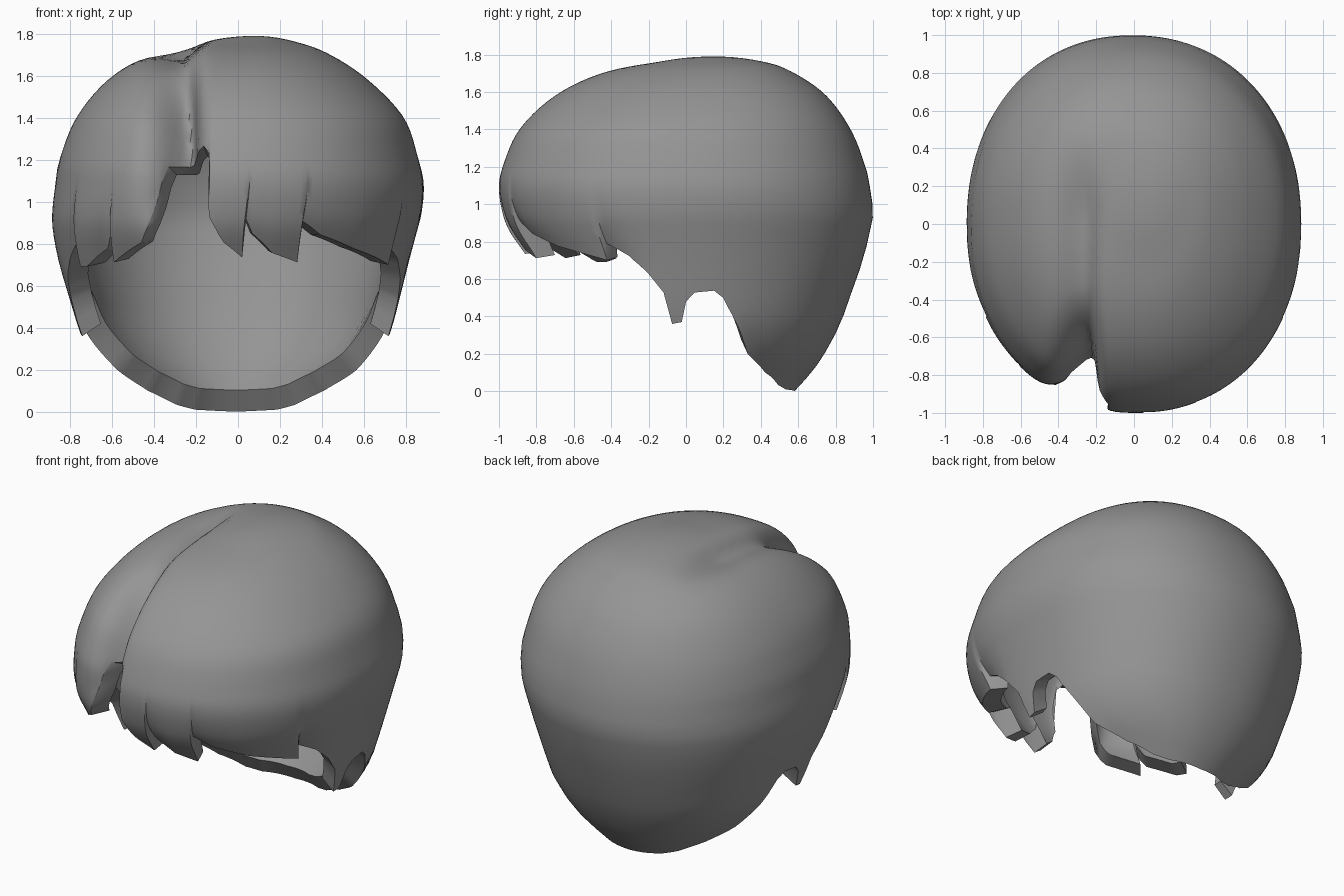
import bpy, bmesh, math
from mathutils import Vector

if "Cube" in bpy.data.objects:
    bpy.data.objects.remove(bpy.data.objects["Cube"])

# Horizontal sections from crown to nape: z, left, right, front, back
SECTIONS = [
    (1.79, .08, .08, .15, .15), (1.76, -.17, .28, -.15, .42),
    (1.70, -.42, .44, -.45, .58), (1.58, -.62, .62, -.70, .75),
    (1.40, -.77, .79, -.89, .88), (1.20, -.85, .86, -.98, .96),
    (1.08, -.87, .885, -1.0, .985), (.95, -.885, .875, -.98, 1.0),
    (.85, -.88, .85, -.94, .982), (.70, -.85, .81, -.84, .945),
    (.50, -.79, .76, -.75, .875), (.35, -.74, .715, -.65, .82),
    (.20, -.63, .62, -.60, .74), (.10, -.53, .51, -.50, .67),
    (0.0, -.42, .40, -.40, .58)]

# Hem: angle from the front (right positive), height, inward tuck
FRINGE = [
    (-60.5, .82, .03), (-60, .69, 0), (-56, .69, 0), (-45, .77, .02),
    (-42.5, .88, .03), (-42, .71, 0), (-30.5, .80, 0), (-28, .90, 0),
    (-27.4, 1.0, 0), (-27, 1.12, 0), (-26, 1.21, 0), (-22, 1.25, 0),
    (-17, 1.27, 0), (-12, 1.28, 0), (-9.8, 1.24, 0),
    (-9.4, 1.02, 0), (-8.6, .93, 0), (-3.4, .80, 0), (2.7, .73, 0),
    (3.1, .92, .03), (5.5, .85, .02), (12.4, .75, 0), (21, .71, 0),
    (21.5, .91, .03), (28.4, .84, .02), (41, .77, 0), (60.5, .70, 0),
    (61.3, .78, .03)]
# Sideburn and nape, shared by both sides
SIDE = [
    (69, .72, .01), (75.5, .63, 0), (81, .53, 0), (83.5, .36, 0),
    (88, .37, 0), (90, .48, 0), (93, .53, 0), (99.7, .54, 0),
    (103, .50, 0), (109, .36, 0), (116, .20, 0), (128, .10, 0),
    (142, .04, 0), (153, .015, 0), (180, 0.0, 0)]
HEM = [(-a, z, p) for a, z, p in reversed(SIDE)] + FRINGE + SIDE
UPPER, LOWER = 24, 14          # rows above and within the locks
SPLIT = 4.5                    # section where the locks begin
CORE = Vector((0, .03, .85))


def section(t):
    """Smoothly interpolated section at table position t."""
    last = len(SECTIONS) - 1
    i = min(int(t), last - 1)
    f = t - i
    p = [SECTIONS[min(max(i + k, 0), last)] for k in (-1, 0, 1, 2)]
    if i == 0:  # rounded crown
        return [b + (c - b) * (f * f if n == 0 else f)
                for n, (b, c) in enumerate(zip(p[1], p[2]))]
    return [.5 * (2 * b + (c - a) * f + (2 * a - 5 * b + 4 * c - d) * f * f
                  + (3 * b - a - 3 * c + d) * f ** 3) for a, b, c, d in zip(*p)]


def table_position(z):
    for i in range(len(SECTIONS) - 1):
        hi, lo = SECTIONS[i][0], SECTIONS[i + 1][0]
        if z >= lo:
            return i + (hi - z) / (hi - lo)
    return len(SECTIONS) - 1


def ramp(v):
    v = max(0, min(1, v))
    return v * v * (3 - 2 * v)


def outer_point(angle, t, tuck):
    z, left, right, front, back = section(t)
    cx, cy = (left + right) / 2, .15 * max(0, min(1, (z - 1.4) / .39))
    s, c = math.sin(angle), -math.cos(angle)
    n = 2.15
    r = (abs(s) ** n + abs(c) ** n) ** (-1 / n)
    ry = back - cy if c > 0 else cy - front
    co = Vector((cx + (right - left) / 2 * s * r, cy + ry * c * r, z))
    # Parting: a groove that deepens toward the forehead
    d = co.x + .28
    brow = ramp((-co.y - .35) / .6)
    width = .075 if d > 0 else .12
    depth = .065 * ramp((.5 - co.y) / .5) + .17 * brow
    depth *= math.exp(-(d / width) ** 2) * ramp((z - .8) / .25)
    return co + (CORE - co).normalized() * (depth + tuck)


# Columns: every hem corner, with filler columns between
columns = []
for (a0, z0, p0), (a1, z1, p1) in zip(HEM, HEM[1:]):
    n = max(1, math.ceil((a1 - a0) / 2))
    for k in range(n):
        f = k / n
        columns.append((math.radians(a0 + (a1 - a0) * f),
                        z0 + (z1 - z0) * f, p0 + (p1 - p0) * f))

# Hair: outer surface, inner surface and the rim joining them
bm = bmesh.new()
crown = outer_point(0, 0, 0)
layers = []
for scale in (1.0, .88):
    top = bm.verts.new(CORE + (crown - CORE) * scale)
    grid = []
    for angle, hem, tuck in columns:
        end = table_position(hem)
        stops = [(SPLIT * k / UPPER, 0) for k in range(1, UPPER + 1)]
        stops += [(SPLIT + (end - SPLIT) * k / LOWER, tuck * (k / LOWER) ** 3)
                  for k in range(1, LOWER + 1)]
        grid.append([bm.verts.new(CORE + scale * (outer_point(angle, t, p) - CORE))
                     for t, p in stops])
    for i, col in enumerate(grid):
        nxt = grid[(i + 1) % len(grid)]
        bm.faces.new((top, col[0], nxt[0]))
        for k in range(len(col) - 1):
            bm.faces.new((col[k], col[k + 1], nxt[k + 1], nxt[k]))
    layers.append(grid)
outer, inner = layers
for i in range(len(outer)):
    j = (i + 1) % len(outer)
    bm.faces.new((outer[i][-1], inner[i][-1], inner[j][-1], outer[j][-1]))
bmesh.ops.recalc_face_normals(bm, faces=bm.faces)

mesh = bpy.data.meshes.new("hair")
bm.to_mesh(mesh)
bm.free()
hair = bpy.data.objects.new("hair", mesh)
bpy.context.collection.objects.link(hair)
grey = bpy.data.materials.new("hair_grey")
grey.diffuse_color = (.30, .30, .30, 1)
grey.use_nodes = True
grey.node_tree.nodes["Principled BSDF"].inputs["Base Color"].default_value = grey.diffuse_color
mesh.materials.append(grey)
bpy.context.view_layer.objects.active = hair
hair.select_set(True)
bpy.ops.object.shade_smooth_by_angle(angle=math.radians(45))
